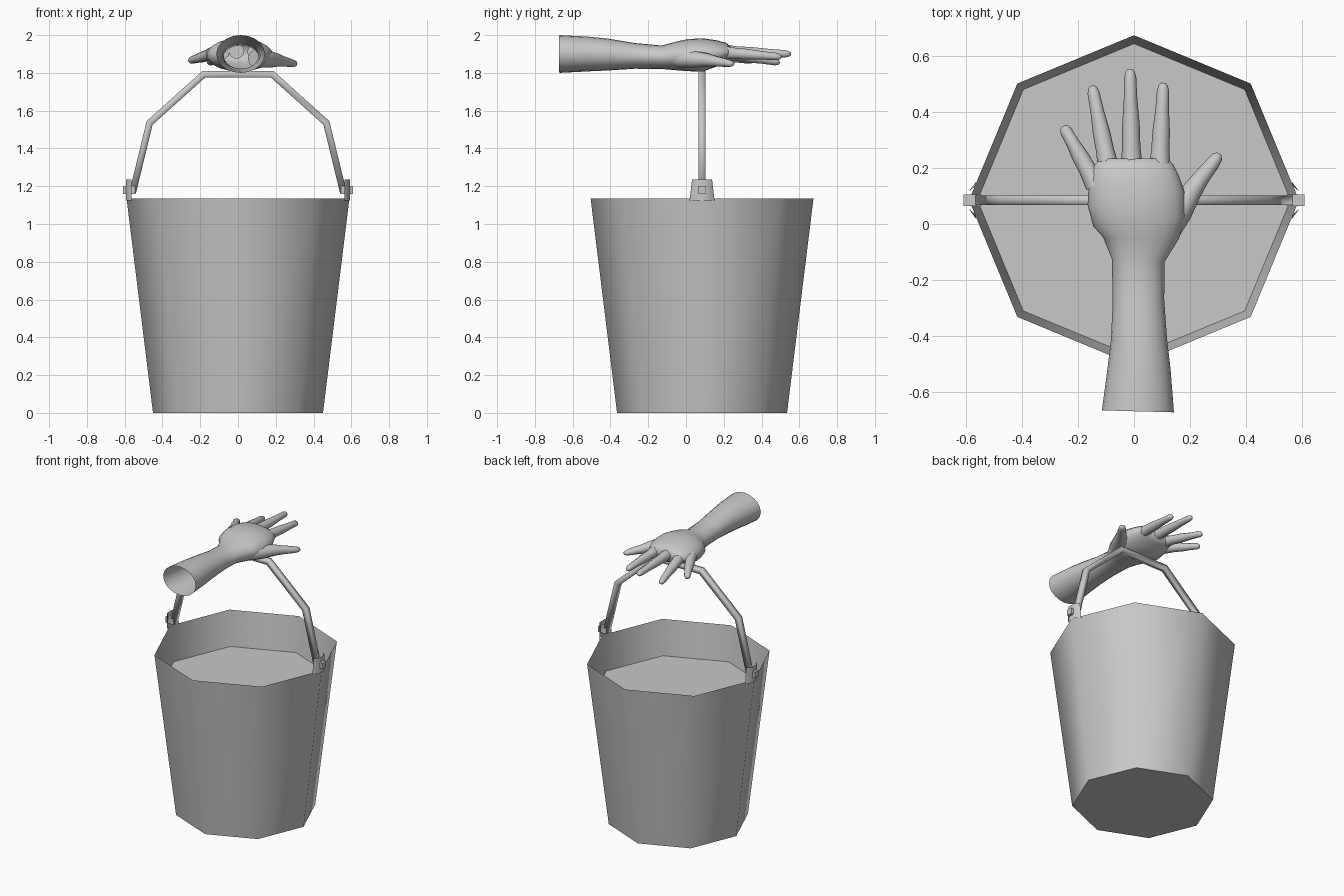
import bpy, bmesh, math
from mathutils import Vector

if "Cube" in bpy.data.objects:
    bpy.data.objects.remove(bpy.data.objects["Cube"])

grey = bpy.data.materials.new("plain grey")
grey.use_nodes = True
COLOUR = (0.58, 0.58, 0.58, 1)
grey.diffuse_color = COLOUR
grey.node_tree.nodes["Principled BSDF"].inputs["Base Color"].default_value = COLOUR

CY = 0.085            # bucket centre along y
RIM_Z, RIM_R, BASE_R = 1.135, 0.59, 0.45


def finish(name, bm, angle=50):
    mesh = bpy.data.meshes.new(name)
    bm.to_mesh(mesh)
    bm.free()
    mesh.materials.append(grey)
    mesh.shade_smooth()
    mesh.set_sharp_from_angle(angle=math.radians(angle))
    obj = bpy.data.objects.new(name, mesh)
    bpy.context.collection.objects.link(obj)
    return obj


def bridge(bm, a, b):
    n = len(a)
    for i in range(n):
        j = (i + 1) % n
        bm.faces.new((a[i], a[j], b[j], b[i]))


def loft(name, sections, n=14, up=(0, 0, 1), phase=0.0, open_start=False, angle=60):
    """Skin rings (x, y, z, half width, half height) along a path."""
    bm = bmesh.new()
    up = Vector(up)
    pts = [Vector(s[:3]) for s in sections]
    rings = []
    for k, (p, s) in enumerate(zip(pts, sections)):
        ahead = (pts[min(k + 1, len(pts) - 1)] - pts[max(k, 1) - 1 if k == len(pts) - 1 else k]).normalized()
        behind = (p - pts[k - 1]).normalized() if k else ahead
        t = (ahead + behind).normalized()
        side = t.cross(up).normalized()
        mitre = 1 / max(t.dot(ahead), 0.5)
        ring = []
        for i in range(n):
            a = phase + math.tau * i / n
            ring.append(bm.verts.new(p + side * (s[3] * mitre * math.cos(a)) + up * (s[4] * math.sin(a))))
        rings.append(ring)
    for a, b in zip(rings, rings[1:]):
        bridge(bm, a, b)
    if not open_start:
        bm.faces.new(rings[0])
    bm.faces.new(rings[-1])
    bmesh.ops.recalc_face_normals(bm, faces=bm.faces)
    return finish(name, bm, angle)


def octagon(bm, r, z):
    return [bm.verts.new((r * math.cos(math.tau * i / 8), CY + r * math.sin(math.tau * i / 8), z))
            for i in range(8)]


# Bucket: open eight-sided shell with a flat base
bm = bmesh.new()
base = octagon(bm, BASE_R, 0)
bridge(bm, base, octagon(bm, RIM_R, RIM_Z))
bm.faces.new(base[::-1])
finish("bucket_shell", bm)

# Liquid surface inside the bucket
bm = bmesh.new()
LEVEL = 0.89
bm.faces.new(octagon(bm, BASE_R + (RIM_R - BASE_R) * LEVEL / RIM_Z, LEVEL))
finish("liquid_surface", bm)

# Folded tabs and pins that hold the handle
for sign, word in ((1, "left"), (-1, "right")):
    bm = bmesh.new()
    rows = []
    for z, w in ((RIM_Z - 0.01, 0.066), (1.235, 0.053)):
        rows.append([bm.verts.new((sign * x, CY + y, z))
                     for x, y in ((0.565, -w), (0.592, -0.03), (0.592, 0.03), (0.565, w))])
    for i in range(3):
        quad = (rows[0][i], rows[0][i + 1], rows[1][i + 1], rows[1][i])
        bm.faces.new(quad[::sign])
    finish(word + "_tab", bm)

    loft(word + "_pin", [(sign * x, CY, 1.18, 0.029, 0.029) for x in (0.545, 0.61)],
         n=4, up=(0, 1, 0), phase=math.pi / 4)

# Handle: bent square bar, mirrored about the middle
half = [(0.558, 1.165), (0.468, 1.535), (0.182, 1.792)]
path = half + [(-x, z) for x, z in reversed(half)]
loft("handle", [(x, CY, z, 0.025, 0.025) for x, z in path],
     n=4, up=(0, 1, 0), phase=math.pi / 4, angle=100)

# Forearm and palm, hollow at the cut end
arm = [(0.014, -0.67, 1.90, 0.129, 0.10), (0.018, -0.52, 1.90, 0.113, 0.092),
       (0.018, -0.41, 1.897, 0.10, 0.084), (0.016, -0.27, 1.89, 0.092, 0.068),
       (0.015, -0.13, 1.883, 0.094, 0.062), (0.025, -0.05, 1.89, 0.135, 0.076),
       (0.02, 0.01, 1.894, 0.166, 0.085), (0.008, 0.09, 1.895, 0.175, 0.088),
       (0.0, 0.16, 1.903, 0.162, 0.07), (0.0, 0.21, 1.908, 0.142, 0.052),
       (0.0, 0.235, 1.908, 0.12, 0.035)]
loft("forearm_and_palm", arm, n=20, open_start=True)


# Fingers: tapered, with a knuckle and a rounded tip
def finger(name, start, end, wide=0.042, slim=0.021):
    a, b = Vector(start), Vector(end)
    sections = []
    for t, f in ((0, 1), (0.28, 0.9), (0.48, 0.98), (0.72, 0.9), (0.92, 0.95), (0.975, 0.75), (1, 0.35)):
        r = (wide + (slim - wide) * t) * f
        sections.append((*a.lerp(b, t), r, r * 0.95))
    loft(name, sections, n=10)


finger("little_finger", (-0.135, 0.14, 1.90), (-0.253, 0.35, 1.865), 0.04)
finger("ring_finger", (-0.085, 0.17, 1.91), (-0.150, 0.495, 1.855))
finger("middle_finger", (-0.008, 0.17, 1.915), (-0.014, 0.555, 1.90))
finger("index_finger", (0.09, 0.17, 1.91), (0.105, 0.505, 1.885))

# Thumb, bending outward from the side of the palm
loft("thumb", [(0.10, -0.03, 1.875, 0.06, 0.05), (0.16, 0.05, 1.872, 0.052, 0.046),
               (0.205, 0.115, 1.868, 0.037, 0.036), (0.24, 0.165, 1.86, 0.03, 0.028),
               (0.28, 0.215, 1.853, 0.025, 0.022), (0.298, 0.24, 1.849, 0.02, 0.017),
               (0.306, 0.251, 1.848, 0.009, 0.008)], n=10)
